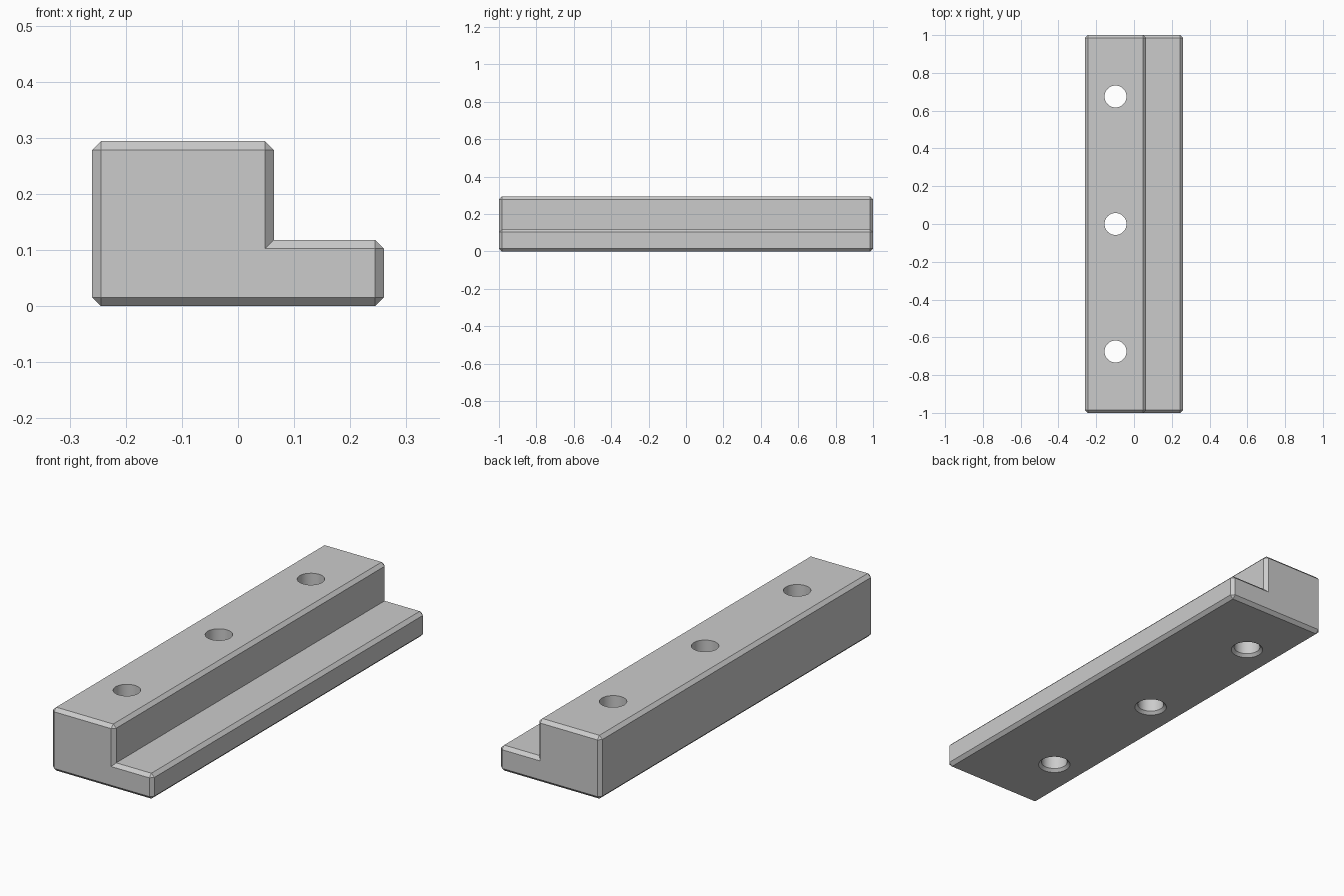
import bpy
import bmesh
from math import tau, radians

HALF_W, HALF_L = 0.26, 1.0       # overall half width and half length
TOP, STEP_X, STEP_Z = 0.294, 0.064, 0.118
CHAMFER = 0.0155
HOLE_X, HOLE_R, HOLE_GAP, SINK = -0.098, 0.058, 0.675, 0.013

if "Cube" in bpy.data.objects:
    bpy.data.objects.remove(bpy.data.objects["Cube"], do_unlink=True)


def make_object(name, bm):
    bmesh.ops.recalc_face_normals(bm, faces=bm.faces)
    mesh = bpy.data.meshes.new(name)
    bm.to_mesh(mesh)
    bm.free()
    obj = bpy.data.objects.new(name, mesh)
    bpy.context.collection.objects.link(obj)
    return obj


# Material
grey = bpy.data.materials.new("plain grey")
grey.use_nodes = True
colour = (0.6, 0.6, 0.6, 1)
grey.diffuse_color = colour
grey.node_tree.nodes["Principled BSDF"].inputs["Base Color"].default_value = colour

# Stepped bar: L profile extruded along y, then every outer edge chamfered
profile = [(-HALF_W, 0), (HALF_W, 0), (HALF_W, STEP_Z),
           (STEP_X, STEP_Z), (STEP_X, TOP), (-HALF_W, TOP)]
bm = bmesh.new()
front = bm.faces.new([bm.verts.new((x, -HALF_L, z)) for x, z in profile])
back = bmesh.ops.extrude_face_region(bm, geom=[front], use_keep_orig=True)
bmesh.ops.translate(bm, vec=(0, 2 * HALF_L, 0),
                    verts=[g for g in back["geom"] if isinstance(g, bmesh.types.BMVert)])
bmesh.ops.recalc_face_normals(bm, faces=bm.faces)
outer = [e for e in bm.edges if e.calc_face_angle_signed() > 0.1]
bmesh.ops.bevel(bm, geom=outer, offset=CHAMFER, offset_type='OFFSET',
                segments=1, profile=0.5, affect='EDGES')
bar = make_object("stepped_bar", bm)
bar.data.materials.append(grey)

# Bolt holes: revolved cutters, countersunk on the underside
below = 0.02
hole_profile = [(0, -below), (HOLE_R + SINK + below, -below),
                (HOLE_R, SINK), (HOLE_R, TOP + below), (0, TOP + below)]
bm = bmesh.new()
for y in (-HOLE_GAP, 0, HOLE_GAP):
    verts = [bm.verts.new((HOLE_X + r, y, z)) for r, z in hole_profile]
    edges = [bm.edges.new(pair) for pair in zip(verts, verts[1:])]
    bmesh.ops.spin(bm, geom=verts + edges, cent=(HOLE_X, y, 0), axis=(0, 0, 1),
                   angle=tau, steps=48)
bmesh.ops.remove_doubles(bm, verts=bm.verts, dist=0.0001)
cutter = make_object("hole_cutter", bm)
cutter.hide_render = True

cut = bar.modifiers.new("bolt holes", 'BOOLEAN')
cut.operation, cut.solver, cut.object = 'DIFFERENCE', 'EXACT', cutter
bpy.ops.object.select_all(action='DESELECT')
bpy.context.view_layer.objects.active = bar
bar.select_set(True)
bpy.ops.object.modifier_apply(modifier=cut.name)
bpy.data.objects.remove(cutter, do_unlink=True)

# Round hole walls, crisp chamfers
bpy.ops.object.shade_smooth_by_angle(angle=radians(25))
